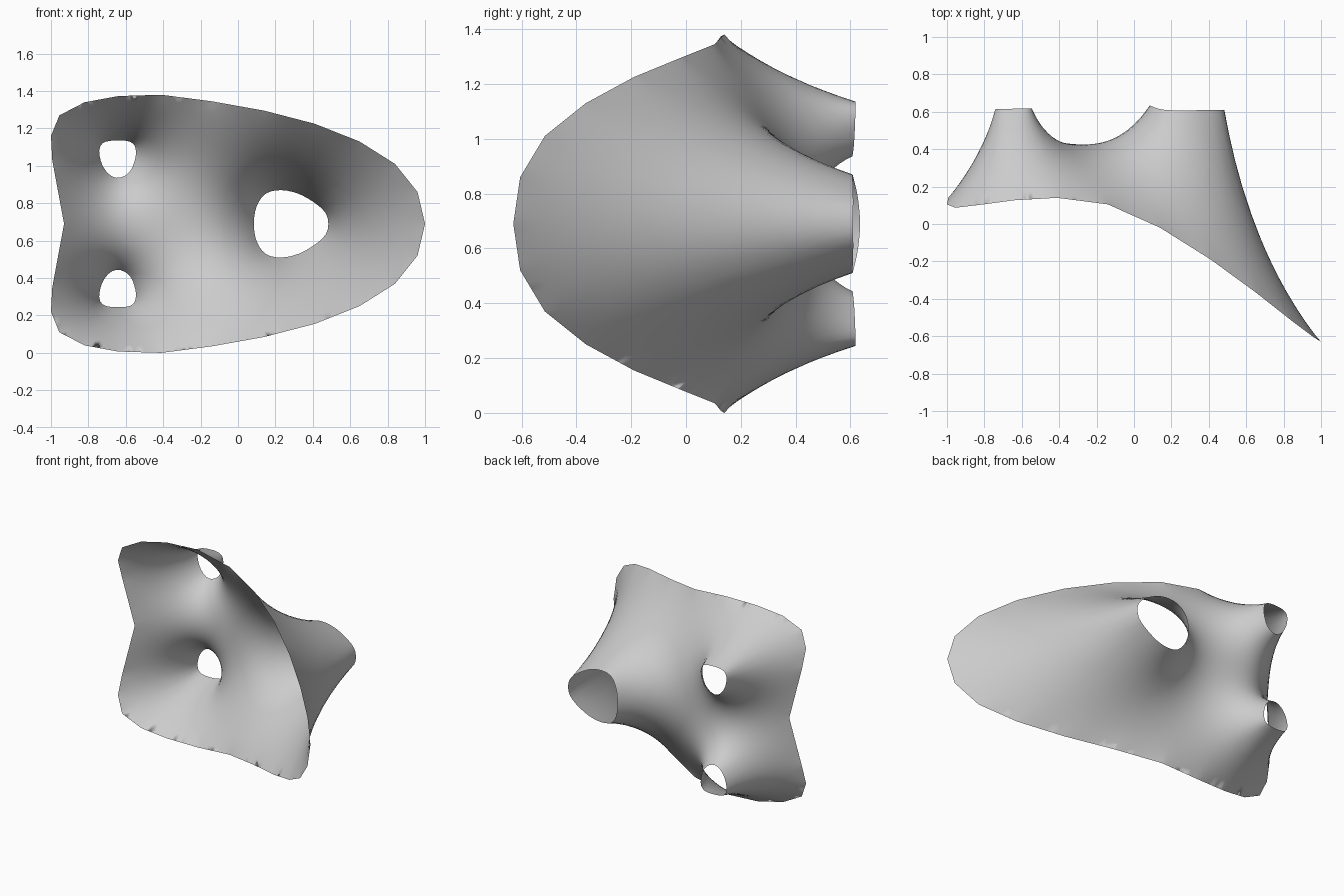
import bpy, math
from mathutils import Vector
from mathutils.geometry import delaunay_2d_cdt

if "Cube" in bpy.data.objects:
    bpy.data.objects.remove(bpy.data.objects["Cube"])

MID = 0.69  # mirror height


def mirrored(half):
    """Close a half loop (both ends on the mirror height) into a full loop."""
    return half + [(x, y, 2 * MID - z) for x, y, z in reversed(half[1:-1])]


def resample(loop, step, smooth):
    """Subdivide a closed loop, straight or as a smooth spline."""
    pts = [Vector(p) for p in loop]
    out, n = [], len(pts)
    for i in range(n):
        a, b, c, d = (pts[(i + k) % n] for k in (-1, 0, 1, 2))
        m = max(1, round((c - b).length / step))
        for k in range(m):
            t = k / m
            if smooth:
                out.append(0.5 * (2 * b + (c - a) * t + (2 * a - 5 * b + 4 * c - d) * t * t
                                  + (3 * b - a - 3 * c + d) * t ** 3))
            else:
                out.append(b.lerp(c, t))
    return out


def inside(x, z, loop):
    """Even-odd test in the front plane."""
    hit = False
    for i, p in enumerate(loop):
        q = loop[i - 1]
        if (p[2] > z) != (q[2] > z) and x < (q[0] - p[0]) * (z - p[2]) / (q[2] - p[2]) + p[0]:
            hit = not hit
    return hit


def scaled(loop, f):
    c = sum(loop, Vector()) / len(loop)
    return [c + (p - c) * f for p in loop]


# outer edge, big mouth, small mouth
outer_pts = mirrored([
    (1, -.63, .69), (.96, -.605, .86), (.84, -.515, 1.01), (.65, -.365, 1.13),
    (.41, -.19, 1.225), (.14, -.02, 1.295), (-.14, .105, 1.345), (-.41, .14, 1.38),
    (-.64, .127, 1.373), (-.82, .103, 1.34), (-.955, .087, 1.27), (-1, .105, 1.16),
    (-.993, .14, 1.03), (-.93, .19, .69)])
big_pts = mirrored([
    (.483, .61, .69), (.47, .61, .745), (.42, .61, .795), (.325, .608, .85),
    (.23, .607, .87), (.15, .612, .852), (.10, .627, .785), (.085, .635, .69)])
small_pts = [
    (-.742, .613, 1.08), (-.725, .614, 1.12), (-.68, .615, 1.134), (-.60, .618, 1.134),
    (-.557, .618, 1.115), (-.546, .617, 1.06), (-.568, .613, .985), (-.605, .609, .947),
    (-.65, .607, .936), (-.692, .608, .957), (-.728, .611, 1.01)]

outer = resample(outer_pts, 0.03, False)
small_top = resample(small_pts, 0.02, True)
small_low = [Vector((p.x, p.y, 2 * MID - p.z)) for p in small_top]
holes = [resample(big_pts, 0.03, True), small_top, small_low]

# fixed edge loops first, then rings round each mouth, then a staggered grid
points, edges, fixed = [], [], []
for loop in [outer] + holes:
    s = len(points)
    edges += [(s + i, s + (i + 1) % len(loop)) for i in range(len(loop))]
    points += [Vector((p.x, p.z)) for p in loop]
    fixed += [p.y for p in loop]
for h in holes:
    for f in (1.12, 1.27, 1.45, 1.68):
        points += [Vector((p.x, p.z)) for p in scaled(h, f)]
guards = [scaled(h, 1.82) for h in holes]
S = 0.03
for j in range(1, 54):
    z = MID + (j - 27) * S * 0.866
    for i in range(-34, 35):
        x = (i + 0.5 * (j % 2)) * S
        if inside(x, z, outer) and not any(inside(x, z, g) for g in guards):
            if min((p.x - x) ** 2 + (p.z - z) ** 2 for p in outer) > 0.018 ** 2:
                points.append(Vector((x, z)))

verts, _, tris, orig, _, _ = delaunay_2d_cdt(points, edges, [], 0, 1e-6)
faces = []
for t in tris:
    c = sum((verts[i] for i in t), Vector((0, 0))) / 3
    if inside(c.x, c.y, outer) and not any(inside(c.x, c.y, h) for h in holes):
        faces.append(list(t))

# tension weights between neighbours
n = len(verts)
links = [dict() for _ in range(n)]
area = [0.0] * n
for t in faces:
    for k in range(3):
        a, b, c = t[k], t[(k + 1) % 3], t[(k + 2) % 3]
        u, v = verts[a] - verts[c], verts[b] - verts[c]
        cr = max(abs(u.x * v.y - u.y * v.x), 1e-9)
        w = 0.5 * u.dot(v) / cr
        links[a][b] = links[a].get(b, 0) + w
        links[b][a] = links[b].get(a, 0) + w
        area[c] += cr / 6
edge_y = {}
for i in range(n):
    for o in orig[i]:
        if o < len(fixed):
            edge_y[i] = fixed[o]
rows = []
for i in range(n):
    if i not in edge_y and links[i]:
        ws = [(j, max(w, 1e-3)) for j, w in links[i].items()]
        tot = sum(w for _, w in ws)
        rows.append((i, [(j, w / tot) for j, w in ws], tot))


def relax(start, load):
    """Let the membrane settle between its fixed edges."""
    y = start[:]
    src = [load[i] * area[i] / tot for i, _, tot in rows]
    for it in range(220):
        for (i, ws, _), s in zip(rows, src):
            a = s
            for j, w in ws:
                a += w * y[j]
            y[i] += 1.85 * (a - y[i])
    return y


base = relax([edge_y.get(i, 0.25) for i in range(n)], [0.0] * n)

# gentle fullness so that the saddle and the tail slope reach their measured depth
probes = [(-.25, .69, .425, .30), (.65, .69, .05, .22)]
bumps, at = [], []
for px, pz, _, sig in probes:
    P = Vector((px, pz))
    bumps.append(relax([0.0] * n, [math.exp(-(v - P).length_squared / (2 * sig * sig)) for v in verts]))
    at.append(min((r[0] for r in rows), key=lambda i: (verts[i] - P).length_squared))
r0, r1 = (probes[k][2] - base[at[k]] for k in (0, 1))
m00, m01 = bumps[0][at[0]], bumps[1][at[0]]
m10, m11 = bumps[0][at[1]], bumps[1][at[1]]
det = m00 * m11 - m01 * m10
k0, k1 = (r0 * m11 - m01 * r1) / det, (m00 * r1 - m10 * r0) / det
coords = [(verts[i].x, base[i] + k0 * bumps[0][i] + k1 * bumps[1][i], verts[i].y) for i in range(n)]

# membrane sheet
mesh = bpy.data.meshes.new("tension_membrane")
mesh.from_pydata(coords, [], faces)
mesh.update()
for p in mesh.polygons:
    p.use_smooth = True
membrane = bpy.data.objects.new("tension_membrane", mesh)
bpy.context.collection.objects.link(membrane)
